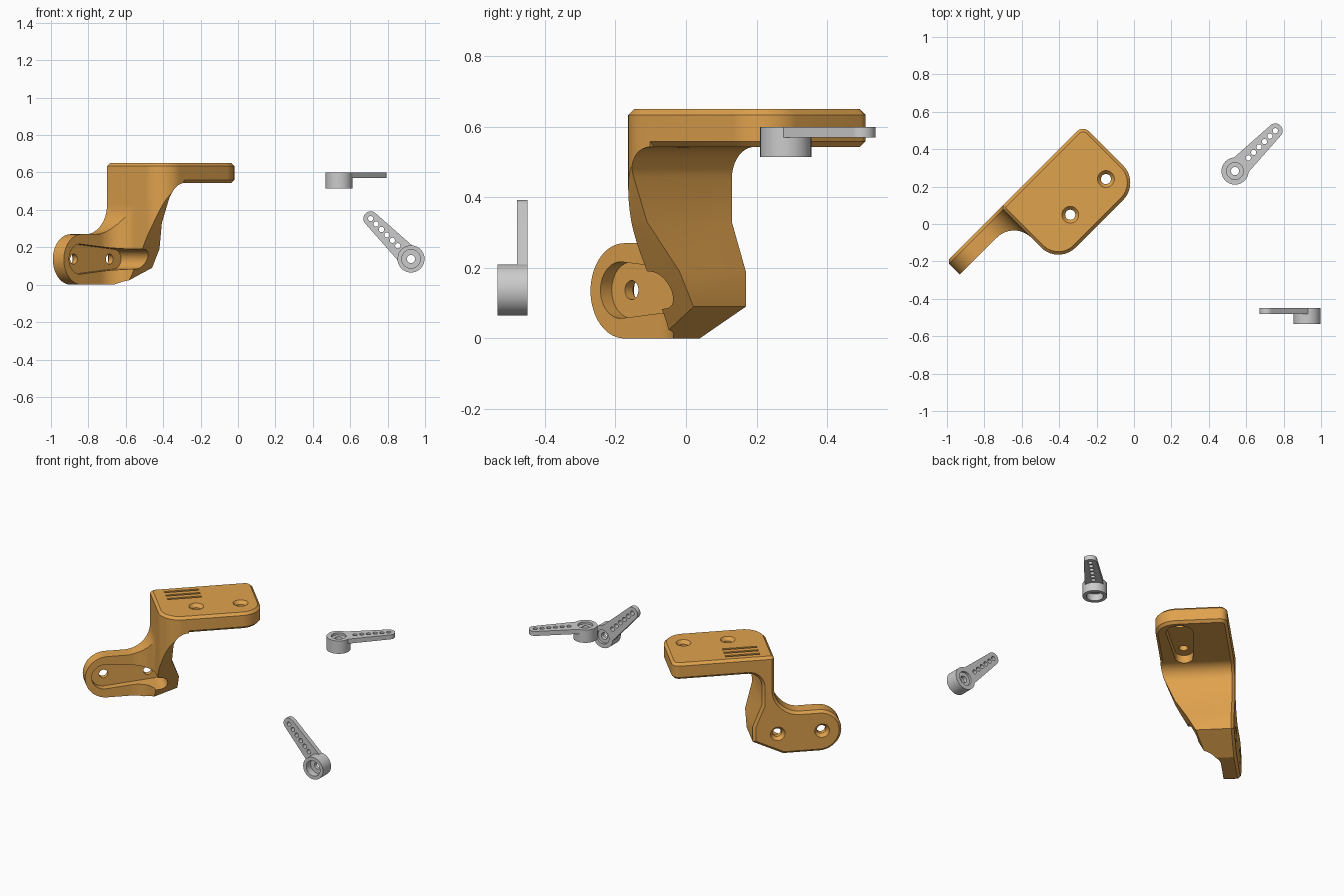
import bpy, bmesh
from math import pi, sin, cos, acos, radians
from mathutils import Matrix, Vector

cube = bpy.data.objects.get("Cube")
if cube:
    bpy.data.objects.remove(cube, do_unlink=True)


def arc(cx, cy, r, start, end, n=14):
    """Points on an arc, angles in degrees."""
    steps = [radians(start + (end - start) * i / n) for i in range(n + 1)]
    return [(cx + r * cos(t), cy + r * sin(t)) for t in steps]


def teardrop(cx, cy, r_hub, r_tip, length, n=24):
    """Outline around a hub circle and a smaller tip circle."""
    t = acos((r_hub - r_tip) / length) * 180 / pi
    return (arc(cx + length, cy, r_tip, -t, t, n)
            + arc(cx, cy, r_hub, t, 360 - t, n))


def prism(name, outline, low, high, plane="xy", bevel_at=(), bevel=0.016):
    """Extrude an outline; chamfer the caps at the listed heights."""
    place = {"xy": lambda p, q, h: (p, q, h),
             "xz": lambda p, q, h: (p, h, q),
             "yz": lambda p, q, h: (h, p, q)}[plane]
    bm = bmesh.new()
    rings = [[bm.verts.new(place(p, q, h)) for p, q in outline] for h in (low, high)]
    caps = [bm.faces.new(ring) for ring in rings]
    n = len(outline)
    for i in range(n):
        j = (i + 1) % n
        bm.faces.new((rings[0][i], rings[0][j], rings[1][j], rings[1][i]))
    bmesh.ops.recalc_face_normals(bm, faces=bm.faces)
    edges = [e for cap, h in zip(caps, (low, high)) if h in bevel_at for e in cap.edges]
    if edges:
        bmesh.ops.bevel(bm, geom=edges, offset=bevel, segments=1, affect="EDGES")
    return finish(name, bm)


def finish(name, bm):
    mesh = bpy.data.meshes.new(name)
    bm.to_mesh(mesh)
    bm.free()
    obj = bpy.data.objects.new(name, mesh)
    bpy.context.collection.objects.link(obj)
    return obj


def cone(centre, r_low, r_high, depth, matrix=None):
    """Cylinder or cone cutter, along z unless turned."""
    bm = bmesh.new()
    bmesh.ops.create_cone(bm, cap_ends=True, segments=32, radius1=r_low,
                          radius2=r_high, depth=depth,
                          matrix=Matrix.Translation(centre) @ (matrix or Matrix()))
    return finish("cutter", bm)


def combine(target, other, operation="DIFFERENCE"):
    mod = target.modifiers.new("combine", "BOOLEAN")
    mod.operation, mod.object, mod.solver = operation, other, "EXACT"
    select(target)
    bpy.ops.object.modifier_apply(modifier=mod.name)
    bpy.data.objects.remove(other, do_unlink=True)


def select(obj):
    bpy.ops.object.select_all(action="DESELECT")
    obj.select_set(True)
    bpy.context.view_layer.objects.active = obj


def smooth(obj):
    select(obj)
    bpy.ops.object.shade_smooth_by_angle(angle=radians(25))


# Bracket frame: x along the plate, y towards its back wall
left, right, front, back, top = -0.44, 0.18, 0.132, 0.566, 0.65
corner = 0.13
front_left = arc(left + corner, front + corner, corner, 180, 270)

# Arm and upright, seen from the back wall
side = (arc(-0.715, 0.135, 0.135, 270, 90, 28)
        + arc(-0.60, 0.43, 0.16, -90, 0)
        + [(left, 0.62), (-0.276, 0.62)]
        + arc(-0.276, 0.453, 0.09, 90, 180)
        + [(-0.366, 0.33), (-0.31, 0.19), (-0.31, 0.09), (-0.495, 0)])
bracket = prism("leg_bracket", side, 0.05, back, "xz", bevel_at=(back,))

# Plan shape: thin arm blended into the upright
plan = ([(-0.95, 0.7), (-0.95, 0.467)]
        + arc(-0.57, 0.337, 0.13, 90, 0)
        + front_left + [(0.1, front), (0.1, 0.7)])
combine(bracket, prism("plan", plan, -0.1, 0.8), "INTERSECT")

# Sloping front edge of the upright
slope = [(0.7, -0.1), (0.446, -0.1), (0.39, 0), (0.34, 0.09), (0.284, 0.19),
         (0.21, 0.33), (0.155, 0.46), (0.11, 0.56), (0.11, 0.8), (0.7, 0.8)]
combine(bracket, prism("slope", slope, -1.2, 0.4, "yz"), "INTERSECT")

# Top plate
plate_outline = (front_left
                 + arc(right - corner, front + corner, corner, 270, 360)
                 + arc(right - 0.045, back - 0.045, 0.045, 0, 90, 8)
                 + [(left + 0.016, back), (left, back - 0.016)])
plate = prism("plate", plate_outline, 0.543, top, bevel_at=(0.543, top))
combine(bracket, plate, "UNION")

# Pockets for the two horns
arm_hub, arm_z, plate_hub, plate_y = -0.73, 0.137, 0.064, 0.276
combine(bracket, prism("pocket", teardrop(arm_hub, arm_z, 0.08, 0.052, 0.305),
                       -0.1, 0.512, "xz"))
mirrored = [(-p + plate_hub, q + plate_y)
            for p, q in teardrop(0, 0, 0.08, 0.052, 0.305)]
combine(bracket, prism("pocket", mirrored, 0.42, 0.592))

# Countersunk screw holes
turn = Matrix.Rotation(-pi / 2, 4, "X")
for step in (0, 0.27):
    x = plate_hub - step
    combine(bracket, cone((x, plate_y, 0.62), 0.027, 0.027, 0.2))
    combine(bracket, cone((x, plate_y, top), 0.02, 0.07, 0.06))
    x = arm_hub + step
    combine(bracket, cone((x, back, arm_z), 0.027, 0.027, 0.2, turn))
    combine(bracket, cone((x, back, arm_z), 0.02, 0.07, 0.06, turn))

# Shallow grooves on the plate
for i in range(3):
    y = 0.40 + 0.05 * i
    groove = [(-0.36, y), (-0.15, y), (-0.15, y + 0.016), (-0.36, y + 0.016)]
    combine(bracket, prism("groove", groove, top - 0.008, top + 0.05))

bracket.data.transform(Matrix.Rotation(pi / 4, 4, "Z"))
smooth(bracket)

orange = bpy.data.materials.new("orange_plastic")
orange.use_nodes = True
colour = (0.74, 0.36, 0.075, 1)
orange.diffuse_color = colour
orange.node_tree.nodes["Principled BSDF"].inputs["Base Color"].default_value = colour
bracket.data.materials.clear()
bracket.data.materials.append(orange)


# Servo horn: hub hanging below a tapered, drilled arm
def horn(name, matrix):
    obj = prism(name, teardrop(0, 0, 0.058, 0.039, 0.305), -0.03, 0)
    combine(obj, prism("hub", arc(0, 0, 0.0725, 0, 351, 39), -0.085, 0), "UNION")
    combine(obj, cone((0, 0, -0.085), 0.05, 0.05, 0.09))
    combine(obj, cone((0, 0, 0), 0.045, 0.045, 0.03))
    combine(obj, cone((0, 0, 0), 0.022, 0.022, 0.3))
    for i in range(6):
        combine(obj, cone((0.1 + 0.041 * i, 0, 0), 0.014, 0.014, 0.2))
    obj.data.transform(matrix)
    smooth(obj)


horn("flat_horn", Matrix.Translation((0.54, 0.283, 0.6)) @ Matrix.Rotation(pi / 4, 4, "Z"))
along, axis = Vector((-1, 0, 1)).normalized(), Vector((0, 1, 0))
upright = Matrix((along, axis.cross(along), axis)).transposed().to_4x4()
horn("upright_horn", Matrix.Translation((0.925, -0.45, 0.1375)) @ upright)
